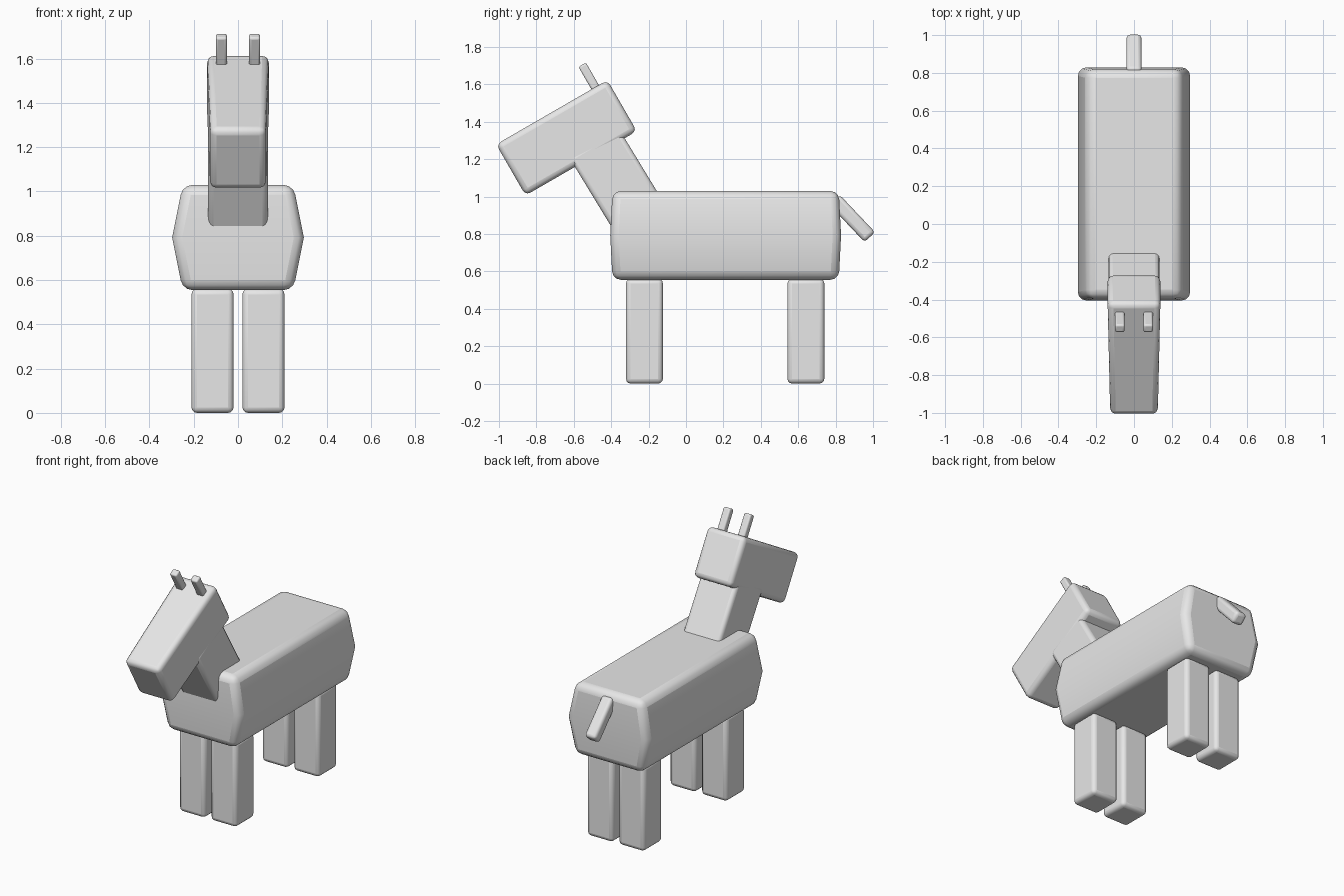
import bpy, bmesh, math
from mathutils import Matrix

cube = bpy.data.objects.get("Cube")
if cube:
    bpy.data.objects.remove(cube, do_unlink=True)

grey = bpy.data.materials.new("light grey")
grey.use_nodes = True
grey.diffuse_color = (0.8, 0.8, 0.8, 1)
grey.node_tree.nodes["Principled BSDF"].inputs["Base Color"].default_value = (0.8, 0.8, 0.8, 1)


def block(name, size, centre, tilt=0, bevel=0.03, shape=None):
    """Rounded box, tilted about x; shape edits the unrotated bmesh."""
    bm = bmesh.new()
    bmesh.ops.create_cube(bm, size=1)
    bmesh.ops.scale(bm, vec=size, verts=bm.verts)
    if shape:
        shape(bm)
    bmesh.ops.rotate(bm, matrix=Matrix.Rotation(math.radians(tilt), 3, 'X'), verts=bm.verts)
    mesh = bpy.data.meshes.new(name)
    bm.to_mesh(mesh)
    bm.free()
    mesh.materials.append(grey)
    obj = bpy.data.objects.new(name, mesh)
    obj.location = centre
    bpy.context.collection.objects.link(obj)
    mod = obj.modifiers.new("Rounded edges", 'BEVEL')
    mod.width = bevel
    mod.segments = 3
    mod.limit_method = 'ANGLE'
    mod.angle_limit = math.radians(30)
    bpy.ops.object.select_all(action='DESELECT')
    obj.select_set(True)
    bpy.context.view_layer.objects.active = obj
    bpy.ops.object.shade_smooth_by_angle(angle=math.radians(40))
    return obj


def bulge_waist(bm):
    """Cut a belt around the body and push it outwards."""
    cut = bmesh.ops.bisect_plane(bm, geom=bm.verts[:] + bm.edges[:] + bm.faces[:],
                                 plane_co=(0, 0, 0), plane_no=(0, 0, 1))
    belt = [g for g in cut["geom_cut"] if isinstance(g, bmesh.types.BMVert)]
    bmesh.ops.scale(bm, vec=(1.19, 1.02, 1), verts=belt)


def narrow_muzzle(bm):
    for v in bm.verts:
        if v.co.y < 0:
            v.co.x *= 0.9


# Body
block("body", (0.5, 1.21, 0.475), (0, 0.212, 0.792), bevel=0.045, shape=bulge_waist)

# Neck and head
block("neck", (0.27, 0.307, 0.56), (0, -0.349, 1.051), tilt=31.3, bevel=0.025)
block("head", (0.28, 0.687, 0.315), (0, -0.639, 1.314), tilt=30, bevel=0.03, shape=narrow_muzzle)

# Tail
block("tail", (0.08, 0.077, 0.276), (0, 0.888, 0.883), tilt=43.4, bevel=0.02)

# Legs and ears, one of each per side
for side, sign in (("left", 1), ("right", -1)):
    block(side + "_ear", (0.05, 0.046, 0.16), (sign * 0.075, -0.515, 1.635), tilt=30, bevel=0.01)
    for end, y in (("front", -0.222), ("back", 0.641)):
        block(f"{end}_{side}_leg", (0.19, 0.197, 0.56), (sign * 0.115, y, 0.28), bevel=0.025)
